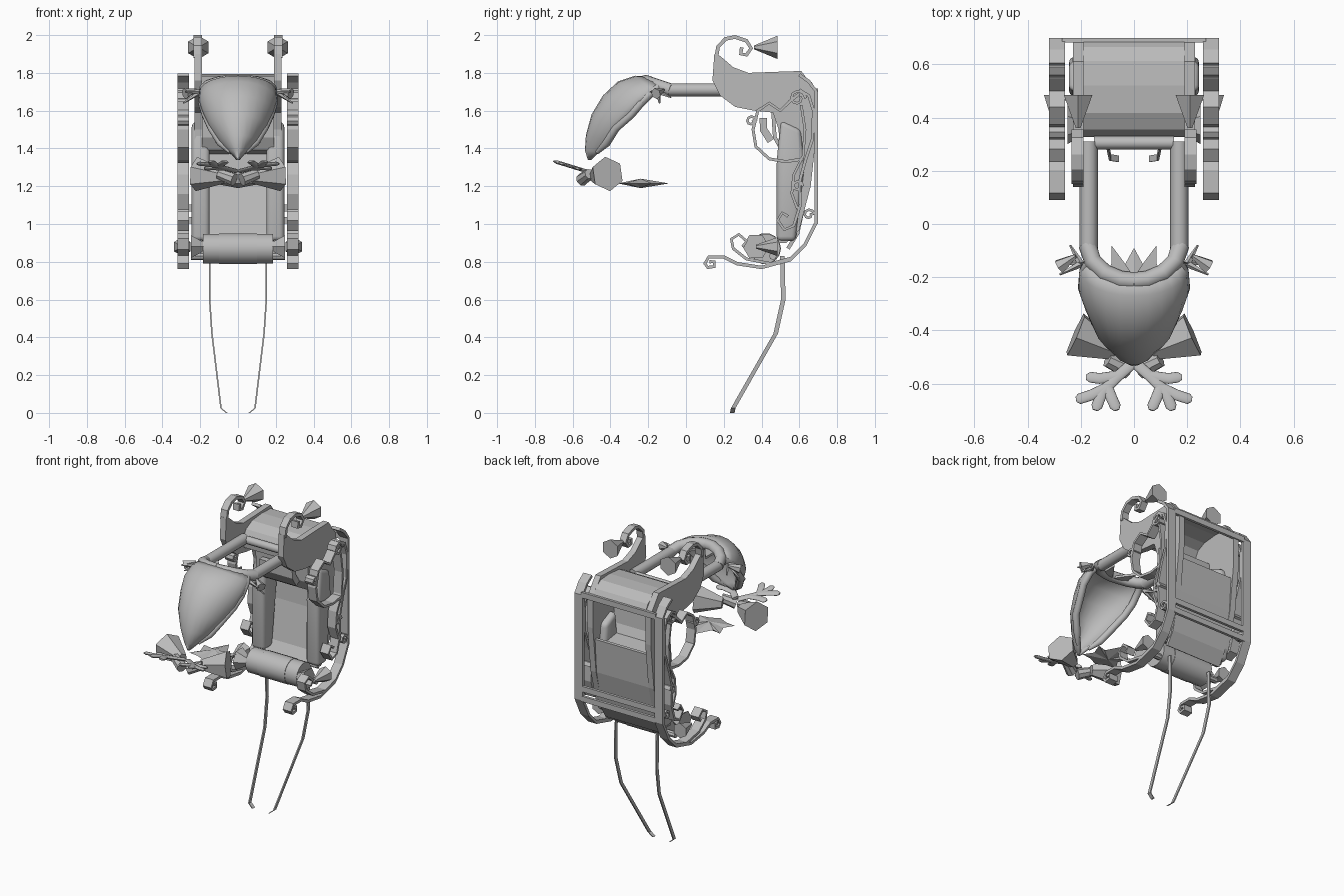
import bpy, bmesh, math
from mathutils import Vector

if "Cube" in bpy.data.objects:
    bpy.data.objects.remove(bpy.data.objects["Cube"])

GREY = bpy.data.materials.new("plain_grey")
GREY.use_nodes = True
GREY.diffuse_color = (0.5, 0.5, 0.5, 1)
GREY.node_tree.nodes["Principled BSDF"].inputs["Base Color"].default_value = (0.5, 0.5, 0.5, 1)


def finish(name, bm, mirror=True, smooth=False):
    bmesh.ops.recalc_face_normals(bm, faces=bm.faces[:])
    me = bpy.data.meshes.new(name)
    bm.to_mesh(me)
    bm.free()
    me.materials.append(GREY)
    ob = bpy.data.objects.new(name, me)
    bpy.context.collection.objects.link(ob)
    if mirror:
        ob.modifiers.new("mirror", "MIRROR").use_mirror_merge = False
    if smooth:
        bpy.ops.object.select_all(action="DESELECT")
        ob.select_set(True)
        bpy.context.view_layer.objects.active = ob
        bpy.ops.object.shade_smooth_by_angle(angle=math.radians(40))
    return ob


def place(u, v, h, axis):
    return (h, u, v) if axis == "X" else (u, v, h)


def plate(name, pts, lo, hi, axis="X", mirror=True, bevel=0):
    """Outline extruded along an axis."""
    bm = bmesh.new()
    a = [bm.verts.new(place(u, v, lo, axis)) for u, v in pts]
    b = [bm.verts.new(place(u, v, hi, axis)) for u, v in pts]
    bm.faces.new(a)
    bm.faces.new(b[::-1])
    for i in range(len(a)):
        j = (i + 1) % len(a)
        bm.faces.new((a[i], b[i], b[j], a[j]))
    if bevel:
        bmesh.ops.recalc_face_normals(bm, faces=bm.faces[:])
        bmesh.ops.bevel(bm, geom=bm.edges[:], offset=bevel, segments=3, affect="EDGES", profile=0.5)
    return finish(name, bm, mirror, bevel > 0)


def strip(name, path, thick, lo=.26, hi=.32, mirror=True):
    """Flat bar following a path in the side plane."""
    p = [Vector(q) for q in path]
    bm = bmesh.new()
    rings = []
    for i, q in enumerate(p):
        d = (p[min(i + 1, len(p) - 1)] - p[max(i - 1, 0)]).normalized()
        n = Vector((-d.y, d.x)) * thick / 2
        rings.append([bm.verts.new((h, *c)) for c, h in ((q + n, lo), (q + n, hi), (q - n, hi), (q - n, lo))])
    bridge(bm, rings)
    return finish(name, bm, mirror)


def bridge(bm, rings):
    for a, b in zip(rings, rings[1:]):
        for k in range(4):
            bm.faces.new((a[k], a[k - 1], b[k - 1], b[k]))
    bm.faces.new(rings[0])
    bm.faces.new(rings[-1][::-1])


def rod(name, a, b, r1, r2, sides=12, mirror=True, smooth=True):
    """Cylinder or cone between two points."""
    a, b = Vector(a), Vector(b)
    bm = bmesh.new()
    bmesh.ops.create_cone(bm, cap_ends=True, segments=sides, radius1=r1, radius2=r2, depth=(b - a).length)
    q = Vector((0, 0, 1)).rotation_difference(b - a)
    for v in bm.verts:
        v.co = q @ v.co + (a + b) / 2
    return finish(name, bm, mirror, smooth)


def tube(name, pts, r, mirror=True, tip=1):
    """Round bar through points, with the last point narrowed."""
    cu = bpy.data.curves.new(name, "CURVE")
    cu.dimensions = "3D"
    cu.bevel_depth = r
    cu.bevel_resolution = 4
    cu.use_fill_caps = True
    sp = cu.splines.new("POLY")
    sp.points.add(len(pts) - 1)
    for s, p in zip(sp.points, pts):
        s.co = (*p, 1)
    sp.points[-1].radius = tip
    tmp = bpy.data.objects.new(name + "_path", cu)
    bm = bmesh.new()
    me = bpy.data.meshes.new_from_object(tmp)
    bm.from_mesh(me)
    bpy.data.objects.remove(tmp)
    return finish(name, bm, mirror, True)


def curl(y, z, r, turn=7, n=9):
    return [(y + r * (1 - 0.07 * i) * math.cos(turn * i / n),
             z + r * (1 - 0.07 * i) * math.sin(turn * i / n)) for i in range(n + 1)]


# Runners with scrolled ends
strip("runner", [(.6, 1.79), (.65, 1.755), (.69, 1.7), (.69, 1.01), (.63, .89), (.55, .81), (.4, .77),
                 (.27, .79), (.2, .825), (.12, .825), (.1, .79), (.115, .77), (.15, .775), (.15, .8), (.125, .8)],
      .018)
strip("runner_inner_scroll", [(.56, .82), (.45, .79), (.32, .815), (.25, .87), (.24, .92), (.28, .945),
                              (.32, .91), (.3, .88)], .016)
for i, z in enumerate((1.7, 1.085, 1.02)):
    plate("crossbar_%d" % i, [(.682, z - .018), (.7, z - .018), (.7, z + .018), (.682, z + .018)],
          -.27, .27, mirror=False)

# Scrollwork between the runners and the body
strip("armrest_ring", [(.6, 1.69), (.55, 1.65), (.5, 1.6), (.44, 1.64), (.38, 1.6), (.355, 1.5), (.37, 1.41),
                       (.44, 1.345), (.53, 1.33), (.62, 1.345)], .016)
strip("side_vine", [(.6, 1.71), (.65, 1.68), (.675, 1.6), (.67, 1.45), (.63, 1.33), (.6, 1.22), (.605, 1.1),
                    (.57, .99), (.52, .97), (.485, 1.02), (.51, 1.06), (.54, 1.04)], .016)
strip("inner_vine", [(.61, 1.63), (.63, 1.5), (.62, 1.36), (.57, 1.26), (.56, 1.16), (.59, 1.08)], .014)
for i, (y, z, r) in enumerate([(.59, 1.665, .045), (.65, 1.05, .03), (.345, 1.545, .028), (.59, 1.2, .03)]):
    strip("small_curl_%d" % i, curl(y, z, r), .014)

# Carriage sides with curled hooks
plate("side_panel", [(.15, 1.9), (.14, 1.76), (.18, 1.68), (.26, 1.62), (.36, 1.6), (.46, 1.59), (.49, 1.5),
                     (.5, 1.35), (.49, .9), (.53, .9), (.6, .97), (.66, 1.2), (.693, 1.5), (.693, 1.7),
                     (.61, 1.81), (.46, 1.805), (.33, 1.8), (.25, 1.83), (.18, 1.89)], .19, .23)
strip("panel_hook", [(.16, 1.88), (.17, 1.94), (.21, 1.98), (.26, 1.99), (.32, 1.97), (.345, 1.93),
                     (.32, 1.895), (.29, 1.9), (.295, 1.935)], .02, .19, .235)

# Seat back, seat and floor
strip("seat_back", [(.34, 1.64), (.335, 1.7), (.36, 1.745), (.42, 1.775), (.52, 1.785), (.61, 1.78),
                    (.66, 1.745), (.685, 1.7)], .016, -.19, .19, False)
strip("seat", [(.35, 1.65), (.46, 1.6), (.47, 1.46), (.5, 1.4), (.64, 1.38)], .02, -.19, .19, False)
strip("seat_cushion", [(.41, 1.56), (.41, 1.5), (.45, 1.44)], .04, -.12, .12, False)
strip("floor", [(.66, 1.42), (.645, 1.2), (.59, .95), (.54, .87)], .02, -.2, .2, False)

# Padded side walls
plate("side_padding", [(.48, .91), (.58, .91), (.63, 1.3), (.61, 1.5), (.5, 1.55), (.48, 1.33)],
      .15, .245, bevel=.025)

# Front bolster with a flat band
rod("front_bolster", (-.185, .42, .87), (.185, .42, .87), .08, .08, 14, False)
rod("bolster_band", (-.1, .42, .87), (.1, .42, .87), .083, .083, 14, False)
rod("bolster_peg", (.17, .46, .83), (.25, .46, .83), .02, .02, 8)

# Bell flowers
rod("hook_bell", (.21, .36, 1.935), (.21, .485, 1.935), .01, .062, 6, smooth=False)
rod("runner_bell", (.295, .37, .88), (.295, .485, .88), .01, .05, 6, smooth=False)
rod("front_bell", (.17, .37, .88), (.25, .37, .88), .02, .07, 6, smooth=False)
rod("hood_bell", (.07, -.48, 1.25), (.22, -.415, 1.265), .035, .092, 6, smooth=False)
rod("small_hood_bell", (.22, -.12, 1.71), (.28, -.16, 1.69), .008, .03, 6, smooth=False)
rod("bell_stem", (.02, -.55, 1.235), (.1, -.51, 1.265), .035, .028, 8)

# Canopy poles
tube("canopy_pole", [(.17, .31, 1.71), (.17, -.1, 1.71)], .034)
rod("pole_crossbar", (-.15, .305, 1.71), (.15, .305, 1.71), .025, .025, 10, False)

# Leaf shaped hood: centre line, edge line and half width at each station
stations = [((-.2, 1.78), (-.13, 1.73), .18), ((-.27, 1.785), (-.17, 1.7), .205),
            ((-.36, 1.755), (-.23, 1.64), .21), ((-.44, 1.68), (-.28, 1.58), .19),
            ((-.5, 1.58), (-.36, 1.51), .155), ((-.53, 1.47), (-.41, 1.43), .1),
            ((-.535, 1.39), (-.46, 1.38), .045), ((-.52, 1.34), (-.5, 1.34), .01)]
bm = bmesh.new()
rows = []
for c, e, w in stations:
    row = []
    for k in range(13):
        t = math.pi * (k / 12 - .5)
        p = Vector(c).lerp(Vector(e), 1 - math.cos(t))
        row.append(bm.verts.new((w * math.sin(t), p.x, p.y)))
    rows.append(row)
for a, b in zip(rows, rows[1:]):
    for k in range(12):
        bm.faces.new((a[k], a[k + 1], b[k + 1], b[k]))
hood = finish("hood", bm, False, True)
sol = hood.modifiers.new("thickness", "SOLIDIFY")
sol.thickness = .02
sol.offset = -1

# Thick rim round the top and down the edges of the hood
tube("hood_top_rim", [(0, -.215, 1.755), (.05, -.21, 1.755), (.11, -.185, 1.745), (.155, -.14, 1.73),
                      (.175, -.08, 1.71)], .034)
tube("hood_edge_rim", [(w * .9, e[0] - .01, e[1]) for c, e, w in stations[:7]], .022, tip=.5)

# Leaves around the hood
plate("hood_leaf", [(0, -.2), (.04, -.14), (.085, -.08), (.085, -.15), (.11, -.2), (.04, -.23)], 1.73, 1.745, "Z")
for i, (x, y) in enumerate([(.28, -.19), (.24, -.08), (.29, -.14)]):
    rod("hood_sprig_%d" % i, (.2, -.15, 1.7), (x, y, 1.7 - .03 * i), .014, .004, 5, smooth=False)

# Spiky lower leaf, raised at its middle
bm = bmesh.new()
outline = [bm.verts.new((x, y, 1.215)) for x, y in
           [(0, -.36), (.06, -.33), (.13, -.32), (.09, -.26), (.12, -.18), (.06, -.2), (0, -.09)]]
for h in (-.025, .025):
    peak = bm.verts.new((0, -.24, 1.215 + h))
    for a, b in zip(outline, outline[1:]):
        bm.faces.new((a, b, peak))
finish("lower_leaf", bm)

# Branching front fronds, flattened and tilted upwards
fronds = [[(.01, 0), (.07, .055), (.12, .11), (.14, .165), (.145, .18)], [(.06, .045), (.13, .055), (.165, .05), (.18, .05)],
          [(.1, .09), (.16, .12), (.205, .135), (.218, .137)], [(.1, .09), (.085, .13), (.07, .165), (.065, .18)]]
for i, path in enumerate(fronds):
    frond = tube("front_frond_%d" % i, [(x, -y, 0) for x, y in path], .021, tip=.5)
    frond.scale.z = .45
    frond.rotation_euler.x = math.radians(-17)
    frond.location = (0, -.528, 1.28)

# Trailing reins
bm = bmesh.new()
rings = []
for x, y, z in [(.15, .51, .83), (.15, .515, .6), (.138, .475, .42), (.09, .25, .025), (.06, .245, 0)]:
    rings.append([bm.verts.new((x + i, y + j, z)) for i, j in
                  ((-.004, -.012), (.004, -.012), (.004, .012), (-.004, .012))])
bridge(bm, rings)
finish("rein", bm)
